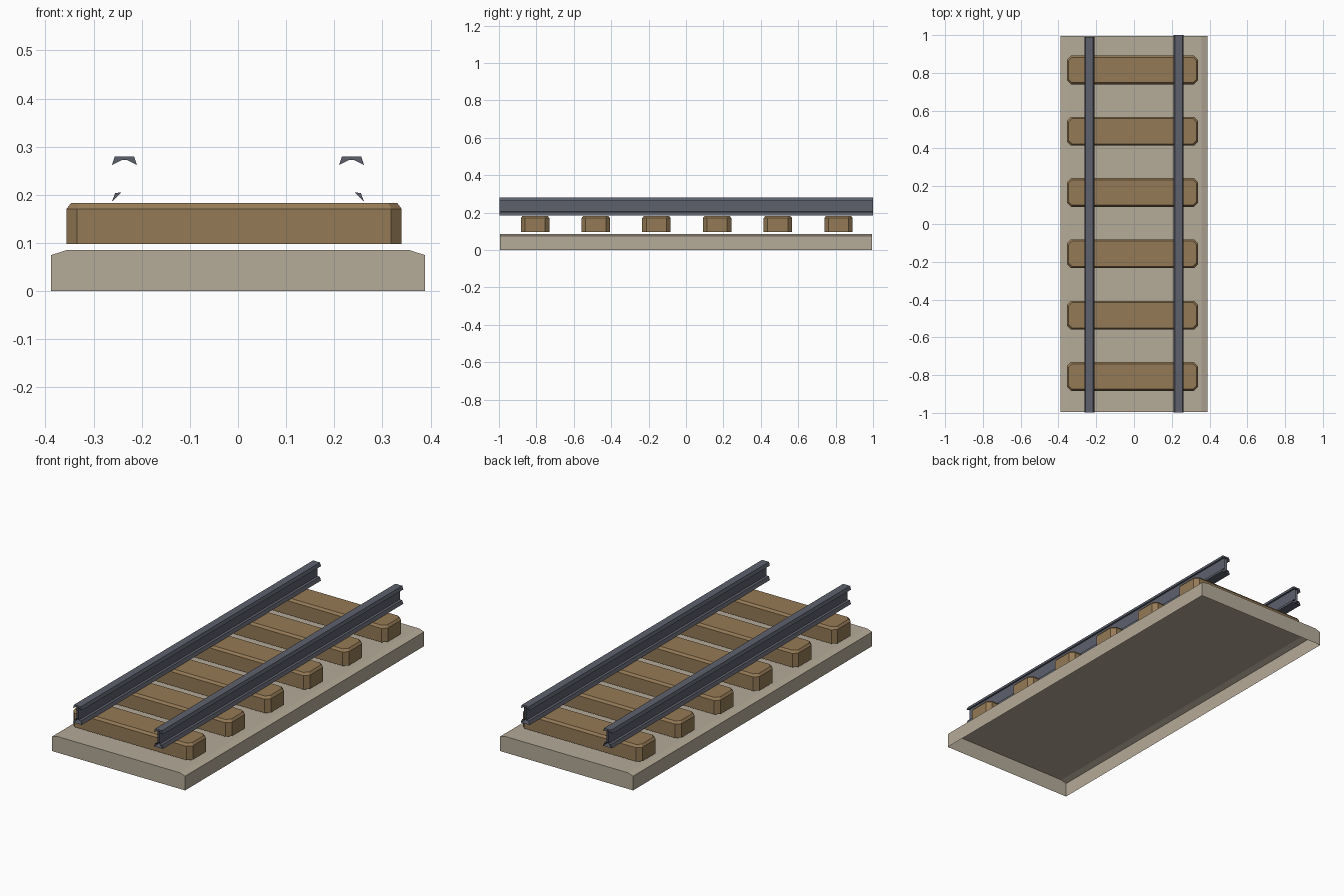
import bpy, bmesh

if "Cube" in bpy.data.objects:
    bpy.data.objects.remove(bpy.data.objects["Cube"])


def material(name, rgb):
    m = bpy.data.materials.new(name)
    m.diffuse_color = (*rgb, 1)
    m.use_nodes = True
    m.node_tree.nodes["Principled BSDF"].inputs["Base Color"].default_value = m.diffuse_color
    return m


STONE = material("ballast_stone", (0.46, 0.405, 0.315))
WOOD = material("sleeper_wood", (0.30, 0.195, 0.093))
STEEL = material("rail_steel", (0.11, 0.12, 0.152))


def make(name, bm, mat):
    bmesh.ops.recalc_face_normals(bm, faces=bm.faces)
    me = bpy.data.meshes.new(name)
    bm.to_mesh(me)
    bm.free()
    me.materials.append(mat)
    ob = bpy.data.objects.new(name, me)
    bpy.context.collection.objects.link(ob)
    return ob


def extrude(bm, profile, y0, y1, closed=True):
    """Sweep an xz profile along y; returns both end rings."""
    a, b = [[bm.verts.new((x, y, z)) for x, z in profile] for y in (y0, y1)]
    n = len(profile)
    for i in range(n if closed else n - 1):
        j = (i + 1) % n
        bm.faces.new((a[i], a[j], b[j], b[i]))
    return a, b


# ballast bed: bevelled long edges, open underneath
bm = bmesh.new()
bed = [(-0.388, 0), (-0.388, 0.075), (-0.357, 0.085),
       (0.357, 0.085), (0.388, 0.075), (0.388, 0)]
for ring in extrude(bm, bed, -0.994, 0.994, closed=False):
    bm.faces.new(ring)
make("ballast_bed", bm, STONE)


def octagon(bm, x0, x1, hy, c, z):
    pts = [(x0 + c, -hy), (x1 - c, -hy), (x1, -hy + c), (x1, hy - c),
           (x1 - c, hy), (x0 + c, hy), (x0, hy - c), (x0, -hy + c)]
    return [bm.verts.new((x, y, z)) for x, y in pts]


# sleepers: cut corners and a bevelled top
for k in range(6):
    bm = bmesh.new()
    rings = [octagon(bm, -0.356, 0.34, 0.076, 0.022, 0.098),
             octagon(bm, -0.356, 0.34, 0.076, 0.022, 0.171),
             octagon(bm, -0.347, 0.331, 0.067, 0.019, 0.183)]
    for a, b in zip(rings, rings[1:]):
        for i in range(8):
            j = (i + 1) % 8
            bm.faces.new((a[i], a[j], b[j], b[i]))
    bm.faces.new(rings[-1])
    bm.faces.new(rings[0][::-1])
    ob = make(f"sleeper_{k + 1}", bm, WOOD)
    ob.location.y = -0.807 + k * 0.3245

# rails: hollow-ended I section with a flared head and foot
half = [(0.006, 0.205), (0.019, 0.204), (0.026, 0.186)]
head = [(0.006, 0.272), (0.026, 0.262), (0.020, 0.280)]
right_side = half[::-1] + head
section = right_side + [(-x, z) for x, z in right_side[::-1]]
for side, name, y1 in ((-1, "left_rail", 0.99), (1, "right_rail", 1.0)):
    bm = bmesh.new()
    prof = [(side * (0.236 + x), z) for x, z in section]
    for ring in extrude(bm, prof, -0.998, y1):
        bm.faces.new(ring[3:9])                 # head end plate
        bm.faces.new((ring[0], ring[1], ring[2]))  # outer foot end plate
    make(name, bm, STEEL)
